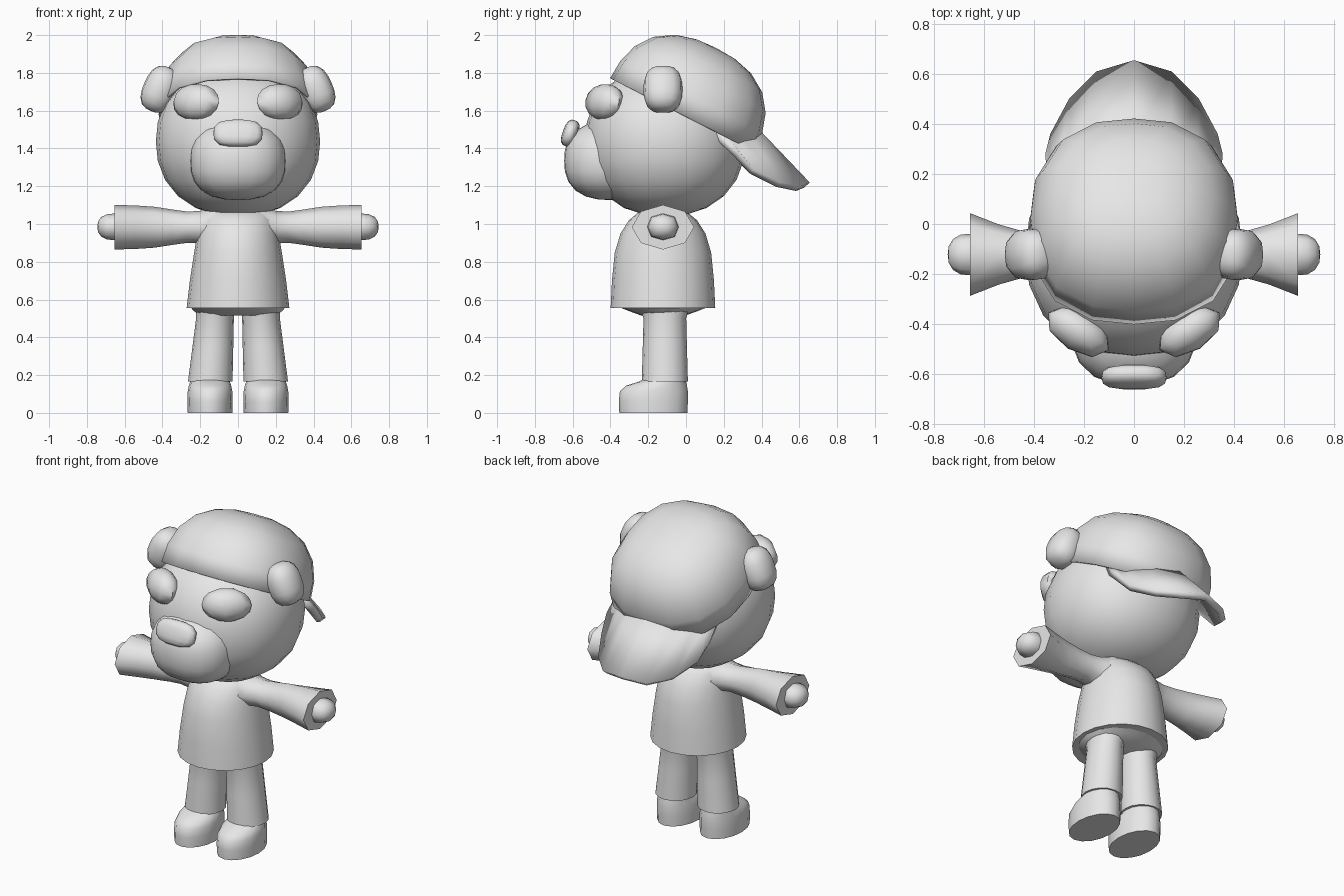
import bpy, bmesh
from math import sin, cos, pi, radians
from mathutils import Vector, Euler

cube = bpy.data.objects.get("Cube")
if cube:
    bpy.data.objects.remove(cube, do_unlink=True)

grey = bpy.data.materials.new("plain_grey")
grey.use_nodes = True
grey.diffuse_color = (0.8, 0.8, 0.8, 1)
grey.node_tree.nodes["Principled BSDF"].inputs["Base Color"].default_value = (0.8, 0.8, 0.8, 1)


def finish(name, bm, thickness=0):
    """Turn a bmesh into a smooth-shaded object with sharp edges kept."""
    bmesh.ops.recalc_face_normals(bm, faces=bm.faces)
    mesh = bpy.data.meshes.new(name)
    bm.to_mesh(mesh)
    bm.free()
    mesh.materials.append(grey)
    obj = bpy.data.objects.new(name, mesh)
    bpy.context.collection.objects.link(obj)
    if thickness:
        mod = obj.modifiers.new("thickness", 'SOLIDIFY')
        mod.thickness = thickness
        mod.offset = -1
    bpy.ops.object.select_all(action='DESELECT')
    obj.select_set(True)
    bpy.context.view_layer.objects.active = obj
    bpy.ops.object.shade_smooth_by_angle(angle=radians(60))


def blob(name, loc, radii, rot=(0, 0, 0), power=2, segs=16, rings=10, half=False, thickness=0):
    """Ellipsoid, boxier with higher power; optionally only its upper half."""
    bm = bmesh.new()
    bmesh.ops.create_uvsphere(bm, u_segments=segs, v_segments=rings, radius=1)
    if half:
        low = [v for v in bm.verts if v.co.z < -0.01]
        bmesh.ops.delete(bm, geom=low, context='VERTS')
    turn = Euler([radians(a) for a in rot]).to_matrix()
    for v in bm.verts:
        p = v.co / sum(abs(c) ** power for c in v.co) ** (1 / power)
        v.co = turn @ Vector([c * r for c, r in zip(p, radii)]) + Vector(loc)
    finish(name, bm, thickness)


def loft(name, rings, axis='z', sides=16):
    """Skin elliptical rings (centre, radius, radius) along an axis, with closed ends."""
    bm = bmesh.new()
    loops = []
    for centre, a, b in rings:
        loop = []
        for i in range(sides):
            t = 2 * pi * i / sides
            off = (a * cos(t), b * sin(t), 0) if axis == 'z' else (0, a * cos(t), b * sin(t))
            loop.append(bm.verts.new(Vector(centre) + Vector(off)))
        loops.append(loop)
    for lo, hi in zip(loops, loops[1:]):
        for i in range(sides):
            j = (i + 1) % sides
            bm.faces.new((lo[i], lo[j], hi[j], hi[i]))
    bm.faces.new(loops[0])
    bm.faces.new(loops[-1])
    finish(name, bm)


# Head and face
blob("head", (0, -0.11, 1.437), (0.435, 0.425, 0.397), power=2.2, segs=20, rings=12)
blob("snout", (0, -0.40, 1.335), (0.255, 0.245, 0.208), power=2.5, segs=20, rings=12)
blob("nose", (0, -0.613, 1.48), (0.13, 0.04, 0.073), rot=(-20, 0, 0), power=3, segs=16, rings=8)

# Backwards cap
blob("cap_crown", (0, -0.02, 1.578), (0.42, 0.428, 0.397), rot=(-27, 0, 0), power=2.45,
     segs=16, rings=12, half=True, thickness=0.015)

# Cap brim: a strip arched across, from root to outer edge
half_brim = [((0, 0.34, 1.55), (0, 0.655, 1.22)),
             ((0.15, 0.30, 1.54), (0.15, 0.61, 1.20)),
             ((0.25, 0.24, 1.52), (0.26, 0.50, 1.22)),
             ((0.31, 0.19, 1.51), (0.335, 0.36, 1.29)),
             ((0.345, 0.16, 1.50), (0.355, 0.28, 1.385))]
mirrored = [tuple((-x, y, z) for x, y, z in pair) for pair in half_brim[:0:-1]]
bm = bmesh.new()
columns = [[bm.verts.new(p) for p in pair] for pair in mirrored + half_brim]
for (a, b), (c, d) in zip(columns, columns[1:]):
    bm.faces.new((a, b, d, c))
finish("cap_brim", bm, thickness=0.04)

# Shirt body and hips
loft("shirt_body", [((0, -0.122, z), a, b) for z, a, b in (
    (0.555, 0.272, 0.277), (0.70, 0.255, 0.27), (0.85, 0.232, 0.255),
    (0.95, 0.215, 0.225), (1.02, 0.20, 0.18), (1.07, 0.18, 0.12))], sides=20)
loft("hips", [((0, -0.12, z), a, b) for z, a, b in (
    (0.57, 0.26, 0.26), (0.54, 0.235, 0.185), (0.515, 0.20, 0.115))])

# Paired parts
for side, s in (("left", 1), ("right", -1)):
    blob(side + "_eye", (s * 0.222, -0.43, 1.645), (0.142, 0.08, 0.096),
         rot=(-12, 0, s * 32), power=2.1, segs=8, rings=8)
    blob(side + "_ear", (s * 0.412, -0.122, 1.713), (0.09, 0.103, 0.125),
         rot=(0, s * -24, 0), power=2.7, segs=12, rings=10)
    loft(side + "_sleeve", [((s * x, -0.122, 0.983), a, b) for x, a, b in (
        (0.12, 0.14, 0.12), (0.20, 0.105, 0.086), (0.27, 0.09, 0.083),
        (0.35, 0.086, 0.094), (0.44, 0.092, 0.108), (0.54, 0.12, 0.115),
        (0.655, 0.165, 0.118))], axis='x', sides=8)
    blob(side + "_hand", (s * 0.66, -0.122, 0.985), (0.07, 0.083, 0.085),
         rot=(0, 90, 0), power=2.4, segs=8, rings=8)
    loft(side + "_trouser_leg", [((s * x, -0.112, z), a, b) for z, x, a, b in (
        (0.165, 0.147, 0.118, 0.122), (0.35, 0.133, 0.108, 0.117),
        (0.50, 0.122, 0.10, 0.113), (0.56, 0.118, 0.105, 0.13))])
    loft(side + "_shoe", [((s * 0.148, y, z), a, b) for z, y, a, b in (
        (0, -0.173, 0.118, 0.18), (0.06, -0.173, 0.12, 0.183),
        (0.115, -0.17, 0.118, 0.18), (0.145, -0.155, 0.112, 0.16),
        (0.165, -0.125, 0.105, 0.125), (0.18, -0.112, 0.10, 0.11))])
